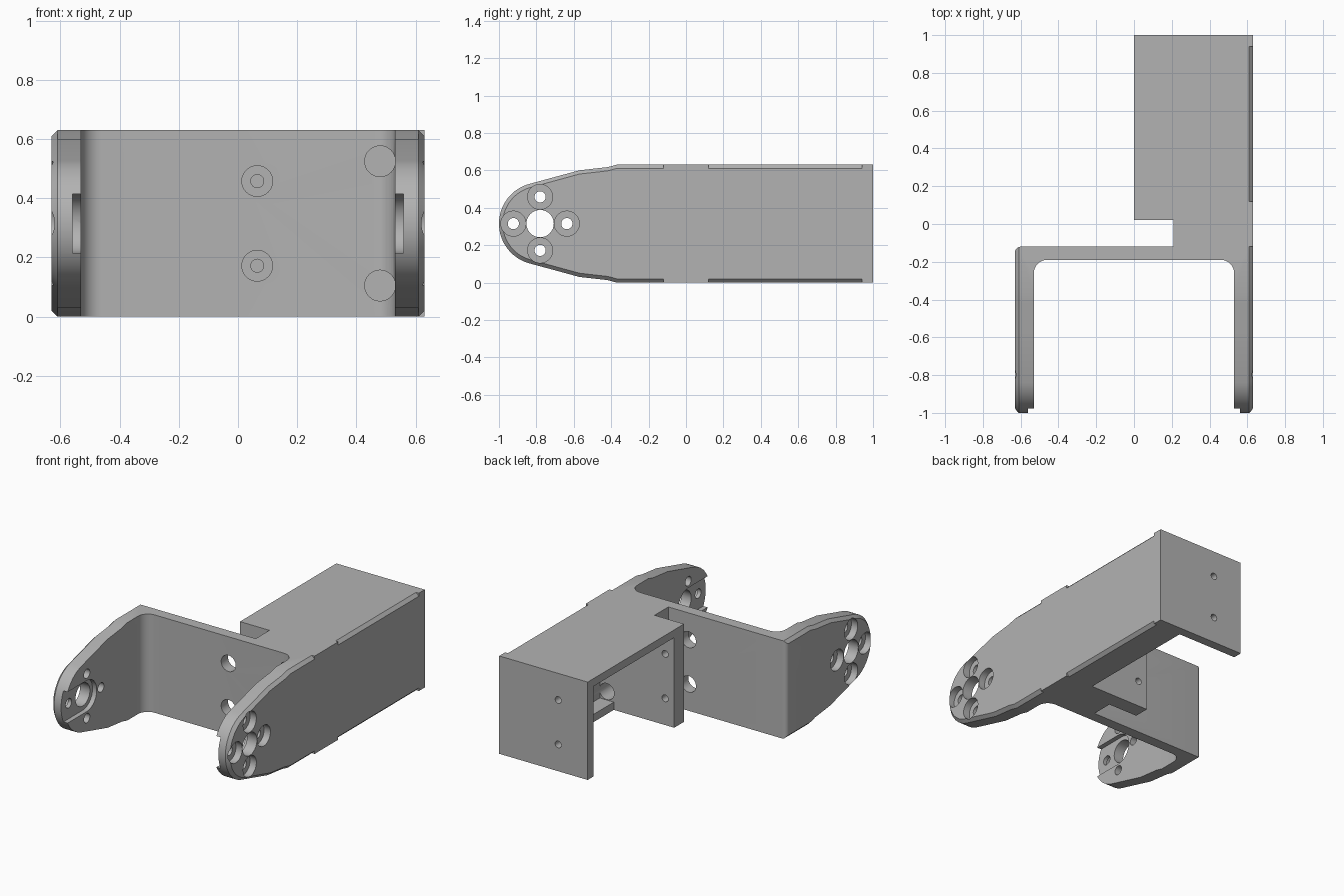
import bpy, bmesh, math

if "Cube" in bpy.data.objects:
    bpy.data.objects.remove(bpy.data.objects["Cube"])

grey = bpy.data.materials.new("plain grey")
grey.use_nodes = True
COLOUR = (0.45, 0.45, 0.45, 1)
grey.diffuse_color = COLOUR
grey.node_tree.nodes["Principled BSDF"].inputs["Base Color"].default_value = COLOUR

W, H, MID = 0.63, 0.63, 0.315      # half width, height, mid height
PIVOT = -0.78                      # y of the arm pivot
WRAP = -0.12                       # y of the back of the U frame


def place(a, b, h, axis):
    return {"x": (h, a, b), "y": (a, h, b), "z": (a, b, h)}[axis]


def loft(name, rings, axis):
    """Solid through matching outlines, given as (height, points)."""
    bm = bmesh.new()
    loops = [[bm.verts.new(place(a, b, h, axis)) for a, b in pts] for h, pts in rings]
    for r0, r1 in zip(loops, loops[1:]):
        for i in range(len(r0)):
            j = (i + 1) % len(r0)
            bm.faces.new((r0[i], r0[j], r1[j], r1[i]))
    bm.faces.new(loops[0])
    bm.faces.new(loops[-1])
    bmesh.ops.recalc_face_normals(bm, faces=bm.faces)
    mesh = bpy.data.meshes.new(name)
    bm.to_mesh(mesh)
    bm.free()
    mesh.materials.append(grey)
    ob = bpy.data.objects.new(name, mesh)
    bpy.context.collection.objects.link(ob)
    return ob


def prism(name, pts, axis, lo, hi):
    return loft(name, [(lo, pts), (hi, pts)], axis)


def arc(cx, cy, r, start, end, n):
    angles = [math.radians(start + (end - start) * i / n) for i in range(n + 1)]
    return [(cx + r * math.cos(t), cy + r * math.sin(t)) for t in angles]


def drill(a, b, r, axis, lo, hi, n=32):
    return prism("cutter", arc(a, b, r, 0, 360, n)[:-1], axis, lo, hi)


def combine(target, cutter, operation="DIFFERENCE"):
    mod = target.modifiers.new("shape", "BOOLEAN")
    mod.operation, mod.solver, mod.object = operation, "EXACT", cutter
    bpy.context.view_layer.objects.active = target
    bpy.ops.object.modifier_apply(modifier=mod.name)
    bpy.data.objects.remove(cutter)


def side_outline(inset):
    """Side shape of the arms: round tip with a tapering shoulder."""
    top = [(0.5, H), (-0.37, H), (-0.42, 0.617), (-0.57, 0.6)]
    upper = [(y, z - inset) for y, z in top]
    tip = arc(PIVOT, MID, 0.22 - inset, 105, 255, 32)
    lower = [(y, 2 * MID - z) for y, z in reversed(upper)]
    return upper + tip + lower


# U frame: rounded plan, trimmed to the chamfered side shape
right_half = [(W, WRAP), (W, -1.1), (0.53, -1.1)] + arc(0.46, -0.26, 0.07, 0, 90, 8)
left_half = [(-x, y) for x, y in reversed(right_half[1:])]
plan = right_half + left_half + arc(-0.60, WRAP - 0.03, 0.03, 180, 90, 6)
frame = prism("bracket_frame", plan, "z", -0.05, H + 0.05)
side = loft("cutter", [(-W, side_outline(0.02)), (-W + 0.02, side_outline(0)),
                       (W - 0.02, side_outline(0)), (W, side_outline(0.02))], "x")
combine(frame, side, "INTERSECT")

# Arm holes: pivot bore, four counterbored screw holes and an inner slot
for s in (-1, 1):
    combine(frame, drill(PIVOT, MID, 0.073, "x", s * 0.4, s * 0.8))
    for dy, dz in ((0.143, 0), (-0.143, 0), (0, 0.143), (0, -0.143)):
        combine(frame, drill(PIVOT + dy, MID + dz, 0.03, "x", s * 0.4, s * 0.8, 24))
        combine(frame, drill(PIVOT + dy, MID + dz, 0.067, "x", s * 0.585, s * 0.8))
    slot = arc(PIVOT, MID, 0.1, -90, 90, 16) + [(-1.1, MID + 0.1), (-1.1, MID - 0.1)]
    combine(frame, prism("cutter", slot, "x", s * 0.4, s * 0.56))

# Motor housing: open on one side and below, with a narrow floor strip
housing = prism("motor_housing", [(0.21, WRAP), (W, WRAP), (W, 1), (0, 1),
                                  (0, 0.02), (0.21, 0.02)], "z", 0, H)
cavity = [(-0.1, -0.1), (0.43, -0.1), (0.43, 0.05), (0.53, 0.05), (0.53, 0.58), (-0.1, 0.58)]
combine(housing, prism("cutter", cavity, "y", 0.12, 0.94))

# Chamfers along the outer housing edges
for z, s in ((0, 1), (H, -1)):
    edge = [(W - 0.03, z - s * 0.01), (W + 0.01, z - s * 0.01), (W + 0.01, z + s * 0.03)]
    combine(housing, prism("cutter", edge, "y", 0.12, 0.94))

# Screw holes in the housing walls, with access holes through the frame
for s in (-1, 1):
    z = MID + s * 0.143
    combine(frame, drill(0.065, z, 0.052, "y", -0.3, 0))
    combine(housing, drill(0.065, z, 0.022, "y", -0.05, 0.2, 24))
    combine(housing, drill(0.21, z, 0.022, "y", 0.9, 1.1, 24))
    for part in (frame, housing):
        combine(part, drill(0.48, MID + s * 0.21, 0.052, "y", -0.3, 0.2))

# Smooth the curved walls and keep the edges sharp
for part in (frame, housing):
    bpy.ops.object.select_all(action="DESELECT")
    part.select_set(True)
    bpy.context.view_layer.objects.active = part
    bpy.ops.object.shade_smooth_by_angle(angle=math.radians(25))
